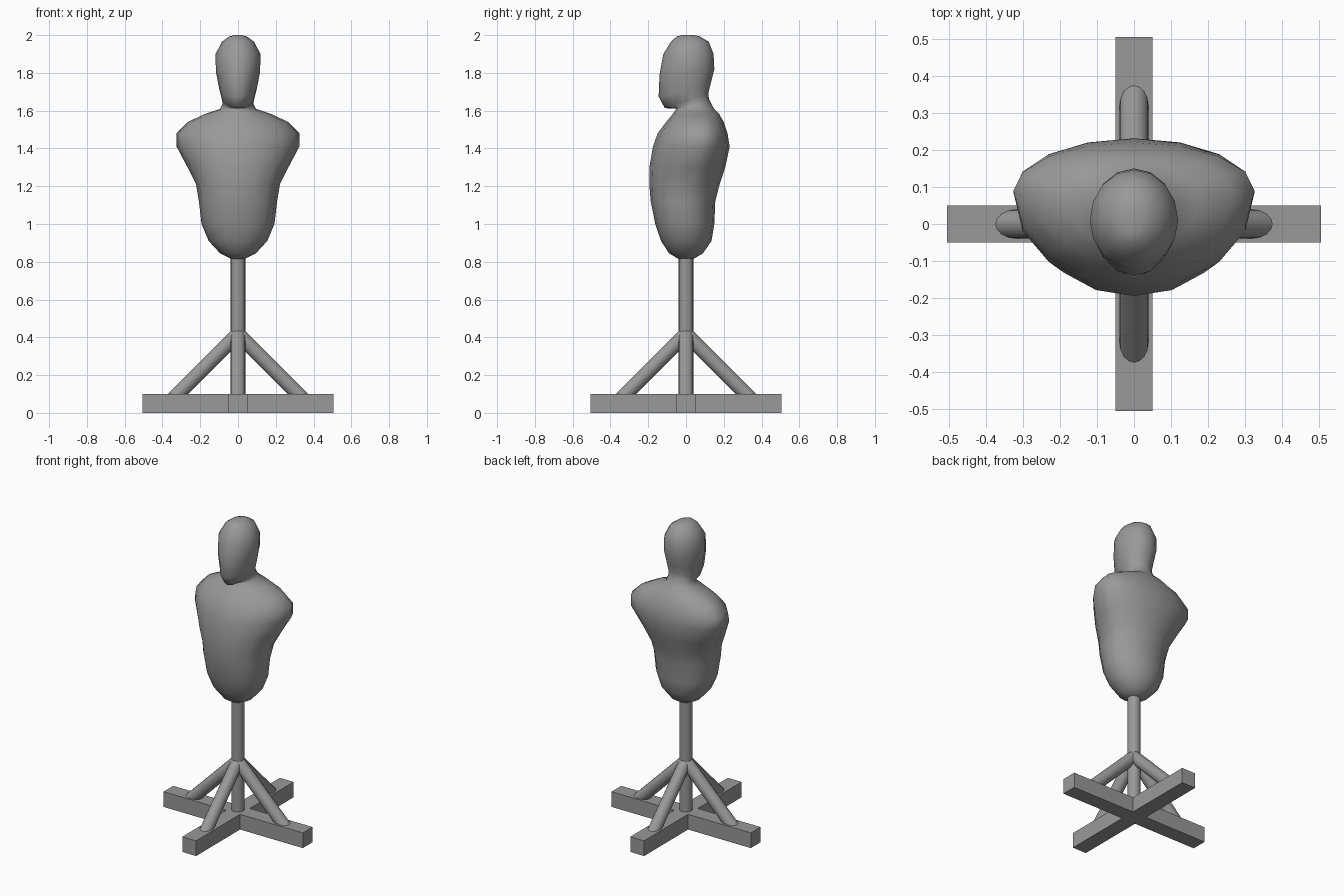
import bpy, bmesh, math
from mathutils import Vector

# Dark grey paint
grey = bpy.data.materials.new("dark_grey")
grey.diffuse_color = (0.32, 0.32, 0.32, 1)


def box(name, size, loc):
    bpy.ops.mesh.primitive_cube_add(size=1, location=loc)
    o = bpy.context.object
    o.name = name
    o.scale = size
    bpy.ops.object.transform_apply(location=False, rotation=False, scale=True)
    o.data.materials.append(grey)
    return o


def rod(name, a, b, radius):
    a, b = Vector(a), Vector(b)
    bpy.ops.mesh.primitive_cylinder_add(vertices=16, radius=radius, depth=(b - a).length,
                                        location=(a + b) / 2)
    o = bpy.context.object
    o.name = name
    o.rotation_euler = (b - a).to_track_quat('Z', 'Y').to_euler()
    bpy.ops.object.shade_smooth_by_angle(angle=math.radians(35))
    o.data.materials.append(grey)
    return o


def loft(name, rings, sides=16):
    # ring: front z, back z, half width, front y, back y, y of widest point,
    # front power (below 1 is flatter, above 1 more pointed)
    bm = bmesh.new()
    loops = []
    for zf, zb, w, yf, yb, yc, p in rings:
        loop = []
        for i in range(sides):
            a = 2 * math.pi * i / sides
            s = math.sin(a)
            y = yc + (s * (yb - yc) if s > 0 else -abs(s) ** p * (yc - yf))
            z = zf + (zb - zf) * (y - yf) / (yb - yf)
            loop.append(bm.verts.new((w * math.cos(a), y, z)))
        loops.append(loop)
    for lo, hi in zip(loops, loops[1:]):
        for i in range(sides):
            j = (i + 1) % sides
            bm.faces.new((lo[i], lo[j], hi[j], hi[i]))
    bm.faces.new(loops[0][::-1])
    bm.faces.new(loops[-1])
    for f in bm.faces:
        f.smooth = True
    me = bpy.data.meshes.new(name)
    bm.to_mesh(me)
    bm.free()
    o = bpy.data.objects.new(name, me)
    bpy.context.collection.objects.link(o)
    me.materials.append(grey)
    return o


# Crossed floor beams
box("base_beam_x", (1.01, 0.1, 0.1), (0, 0, 0.05))
for s in (-1, 1):
    box("base_beam_y", (0.1, 0.455, 0.1), (0, s * 0.2775, 0.05))

# Centre pole and diagonal braces
rod("pole", (0, 0, 0.09), (0, 0, 0.9), 0.039)
for dx, dy in ((1, 0), (0, 1), (-1, 0), (0, -1)):
    rod("brace", (0.358 * dx, 0.358 * dy, 0.06), (0, 0, 0.418), 0.039)

# Torso, neck and head in one smooth skin
loft("dummy_body", [
    (0.815, 0.815, 0.035, -0.04, 0.04, 0.0, 1),
    (0.845, 0.845, 0.095, -0.09, 0.09, 0.0, 1),
    (0.91, 0.91, 0.155, -0.132, 0.135, 0.0, 0.9),
    (1.00, 1.00, 0.193, -0.163, 0.150, 0.0, 0.85),
    (1.12, 1.12, 0.207, -0.187, 0.155, 0.0, 0.8),
    (1.21, 1.21, 0.222, -0.194, 0.178, 0.02, 0.8),
    (1.30, 1.30, 0.267, -0.194, 0.208, 0.05, 0.85),
    (1.41, 1.41, 0.325, -0.175, 0.231, 0.085, 0.95),
    (1.48, 1.48, 0.325, -0.150, 0.220, 0.09, 1),
    (1.54, 1.54, 0.265, -0.105, 0.200, 0.08, 1),
    (1.583, 1.583, 0.175, -0.070, 0.175, 0.065, 1),
    (1.603, 1.615, 0.095, -0.055, 0.145, 0.05, 1),
    (1.612, 1.66, 0.081, -0.052, 0.122, 0.045, 1),
    (1.613, 1.69, 0.086, -0.112, 0.118, 0.03, 1.3),
    (1.675, 1.74, 0.099, -0.145, 0.130, 0.02, 1.25),
    (1.79, 1.82, 0.117, -0.140, 0.150, 0.01, 1.15),
    (1.90, 1.90, 0.119, -0.120, 0.146, 0.01, 1),
    (1.965, 1.965, 0.085, -0.080, 0.120, 0.015, 1),
    (1.992, 1.992, 0.048, -0.050, 0.075, 0.015, 1),
    (2.00, 2.00, 0.022, -0.025, 0.045, 0.015, 1),
])
